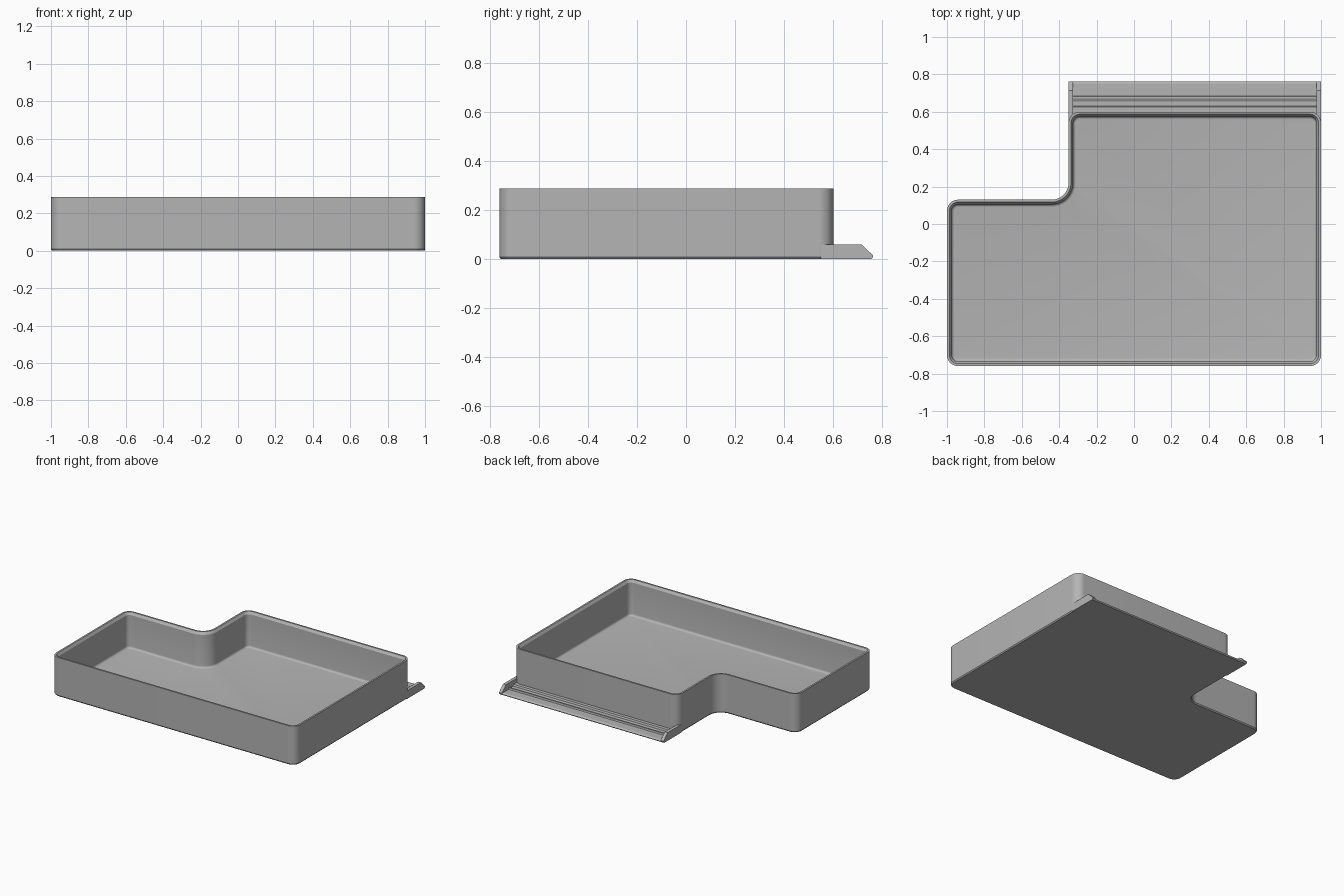
import bpy, bmesh, math
from mathutils import Vector

cube = bpy.data.objects.get("Cube")
if cube:
    bpy.data.objects.remove(cube, do_unlink=True)

grey = bpy.data.materials.new("plain grey")
grey.use_nodes = True
GREY = (0.46, 0.46, 0.46, 1)
grey.diffuse_color = GREY
grey.node_tree.nodes["Principled BSDF"].inputs["Base Color"].default_value = GREY


def finish(name, bm, smooth=False):
    bmesh.ops.recalc_face_normals(bm, faces=bm.faces)
    mesh = bpy.data.meshes.new(name)
    bm.to_mesh(mesh)
    bm.free()
    mesh.materials.append(grey)
    obj = bpy.data.objects.new(name, mesh)
    bpy.context.collection.objects.link(obj)
    if smooth:
        bpy.ops.object.select_all(action='DESELECT')
        obj.select_set(True)
        bpy.context.view_layer.objects.active = obj
        bpy.ops.object.shade_smooth_by_angle(angle=math.radians(25))
    return obj


def outline(inset, steps=10):
    """Rounded L outline, moved inwards by inset; last corner value is +1 convex, -1 concave."""
    corners = [(-1, -.76, 1), (1, -.76, 1), (1, .6, 1),
               (-.35, .6, 1), (-.35, .13, -1), (-1, .13, 1)]
    points = []
    for i, (x, y, side) in enumerate(corners):
        p = Vector((x, y))
        before = (p - Vector(corners[i - 1][:2])).normalized()
        after = (Vector(corners[(i + 1) % len(corners)][:2]) - p).normalized()
        n1, n2 = Vector((-before.y, before.x)), Vector((-after.y, after.x))
        radius = .06 if side > 0 else .09
        centre = p + side * radius * (n1 + n2)
        r = radius - side * inset
        for k in range(steps + 1):
            t = math.pi / 2 * k / steps
            points.append(centre - side * r * (n1 * math.cos(t) + n2 * math.sin(t)))
    return points


def extrude_profile(name, profile, x0, x1):
    """Solid with a (y, z) profile swept along x."""
    bm = bmesh.new()
    face = bm.faces.new([bm.verts.new((x0, y, z)) for y, z in profile])
    moved = bmesh.ops.extrude_face_region(bm, geom=[face])["geom"]
    # keep the starting cap as the closing face
    bmesh.ops.translate(bm, vec=(x1 - x0, 0, 0),
                        verts=[v for v in moved if isinstance(v, bmesh.types.BMVert)])
    if not any(all(abs(v.co.x - x0) < 1e-6 for v in f.verts) for f in bm.faces):
        bm.faces.new([v for v in bm.verts if abs(v.co.x - x0) < 1e-6])
    return finish(name, bm)


# Tray: outer wall, bevelled rim, inner wall, rounded floor edge
section = [(.006, 0), (0, .008), (0, .288), (.013, .288), (.025, .27)]
FILLET, FLOOR = .015, .025
for k in range(6):
    a = math.pi / 2 * k / 5
    section.append((.025 + FILLET * (1 - math.cos(a)), FLOOR + FILLET * (1 - math.sin(a))))

bm = bmesh.new()
rings = [[bm.verts.new((p.x, p.y, z)) for p in outline(d)] for d, z in section]
for low, high in zip(rings, rings[1:]):
    for i in range(len(low)):
        j = (i + 1) % len(low)
        bm.faces.new((low[i], low[j], high[j], high[i]))
bm.faces.new(rings[0])
bm.faces.new(rings[-1])
finish("tray", bm, smooth=True)

# Low grooved shelf along the back
shelf = [(.576, 0), (.755, 0), (.762, .008), (.75, .015), (.685, .015), (.682, .026),
         (.67, .026), (.655, .018), (.63, .018), (.625, .03), (.576, .03)]
extrude_profile("back_shelf", shelf, -.34, .99)

# End cheeks of the shelf
cheek = [(.55, 0), (.755, 0), (.762, .008), (.762, .015), (.715, .06), (.55, .06)]
for name, x in (("shelf_end_right", -.35), ("shelf_end_left", .976)):
    extrude_profile(name, cheek, x, x + .024)
